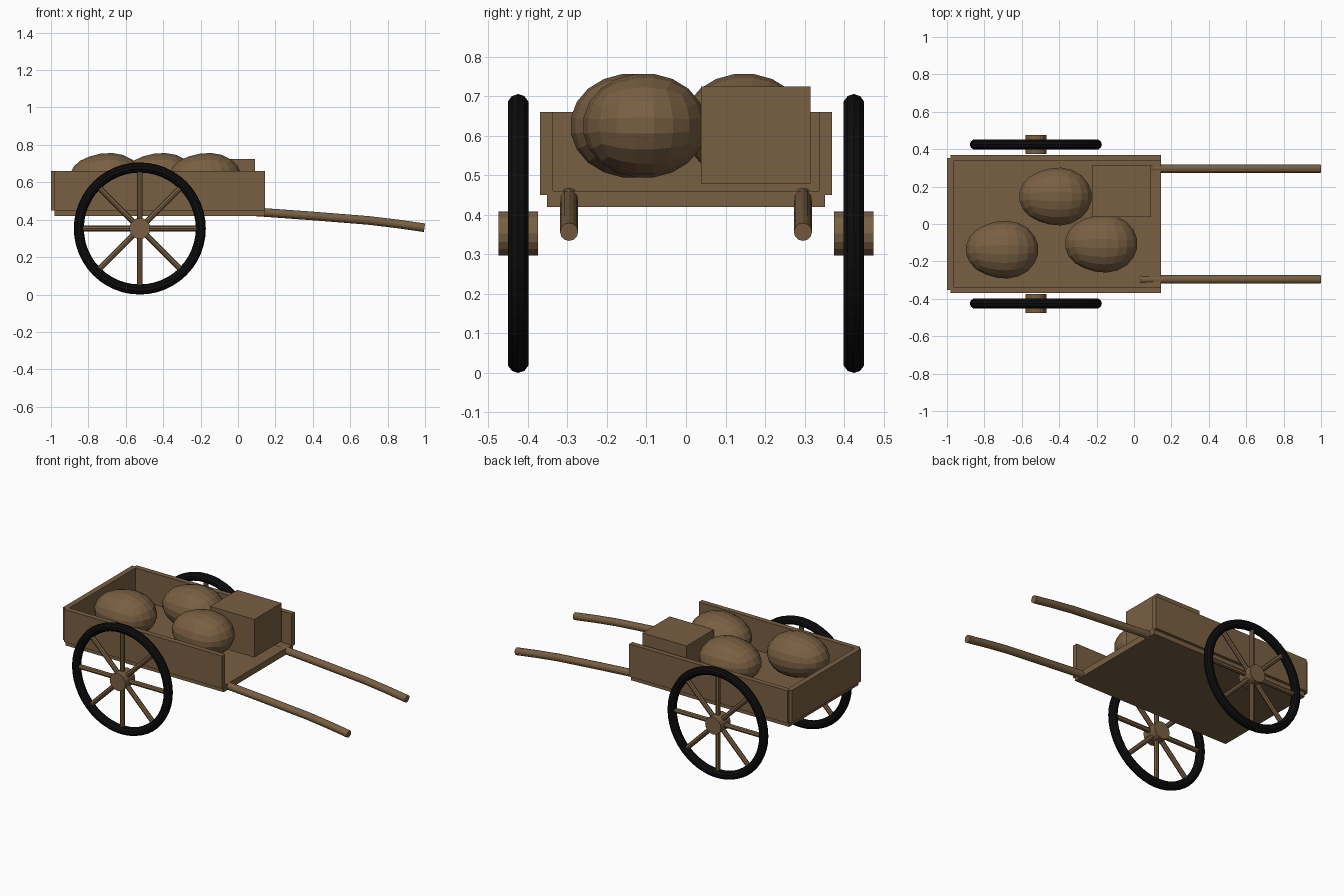
import bpy, bmesh, math
from mathutils import Vector, Matrix

if "Cube" in bpy.data.objects:
    bpy.data.objects.remove(bpy.data.objects["Cube"], do_unlink=True)


def material(name, rgb):
    m = bpy.data.materials.new(name)
    m.use_nodes = True
    m.diffuse_color = (*rgb, 1)
    bsdf = m.node_tree.nodes["Principled BSDF"]
    bsdf.inputs["Base Color"].default_value = (*rgb, 1)
    bsdf.inputs["Roughness"].default_value = 0.8
    return m


WOOD = material("brown wood", (0.19, 0.115, 0.055))
BLACK = material("black rim", (0.004, 0.004, 0.004))


def finish(bm, name, mat):
    bmesh.ops.recalc_face_normals(bm, faces=bm.faces)
    mesh = bpy.data.meshes.new(name)
    bm.to_mesh(mesh)
    bm.free()
    mesh.materials.append(mat)
    obj = bpy.data.objects.new(name, mesh)
    bpy.context.scene.collection.objects.link(obj)
    return obj


def box(name, low, high):
    low, high = Vector(low), Vector(high)
    bm = bmesh.new()
    bmesh.ops.create_cube(bm, size=1)
    bmesh.ops.scale(bm, vec=high - low, verts=bm.verts)
    bmesh.ops.translate(bm, vec=(low + high) / 2, verts=bm.verts)
    return finish(bm, name, WOOD)


def add_rod(bm, start, end, radius, sides):
    start, end = Vector(start), Vector(end)
    axis = end - start
    turn = axis.to_track_quat('Z', 'Y').to_matrix().to_4x4()
    bmesh.ops.create_cone(bm, cap_ends=True, segments=sides, radius1=radius, radius2=radius,
                          depth=axis.length,
                          matrix=Matrix.Translation((start + end) / 2) @ turn)


def sweep(bm, rings, closed):
    """Bridge a list of vertex rings into a tube."""
    n = len(rings[0])
    for i in range(len(rings) if closed else len(rings) - 1):
        a, b = rings[i], rings[(i + 1) % len(rings)]
        for j in range(n):
            k = (j + 1) % n
            bm.faces.new((a[j], a[k], b[k], b[j]))
    if not closed:
        bm.faces.new(rings[0])
        bm.faces.new(rings[-1])


# Cart bed
box("floor", (-0.98, -0.352, 0.42), (0.145, 0.352, 0.46))
box("back_wall", (-1, -0.352, 0.45), (-0.965, 0.352, 0.66))
for side, s in (("left", 1), ("right", -1)):
    ys = sorted((0.337 * s, 0.37 * s))
    box(side + "_wall", (-0.98, ys[0], 0.45), (0.145, ys[1], 0.66))

# Crate
box("crate", (-0.225, 0.038, 0.48), (0.09, 0.315, 0.725))


# Wheels: rim, spokes and hub
def wheel(side, y):
    center = Vector((-0.525, y, 0.353))
    bm = bmesh.new()
    rings = []
    for i in range(48):
        a = math.tau * i / 48
        out = Vector((math.cos(a), 0, math.sin(a)))
        ring = []
        for j in range(10):
            b = math.tau * j / 10
            p = center + out * (0.326 + 0.027 * math.cos(b))
            ring.append(bm.verts.new(p + Vector((0, 0.027 * math.sin(b), 0))))
        rings.append(ring)
    sweep(bm, rings, True)
    finish(bm, side + "_rim", BLACK)

    bm = bmesh.new()
    for i in range(8):
        a = math.tau * i / 8
        out = Vector((math.cos(a), 0, math.sin(a)))
        add_rod(bm, center + out * 0.03, center + out * 0.315, 0.015, 8)
    finish(bm, side + "_spokes", WOOD)

    bm = bmesh.new()
    add_rod(bm, center - Vector((0, 0.05, 0)), center + Vector((0, 0.05, 0)), 0.056, 16)
    finish(bm, side + "_hub", WOOD)


wheel("left", 0.425)
wheel("right", -0.425)

# Curved pull handles
PATH = [(0.03, 0.446), (0.15, 0.438), (0.4, 0.42), (0.7, 0.396), (0.85, 0.378), (0.997, 0.357)]
for side, s in (("left", 1), ("right", -1)):
    bm = bmesh.new()
    rings = []
    for i, (x, z) in enumerate(PATH):
        x0, z0 = PATH[max(i - 1, 0)]
        x1, z1 = PATH[min(i + 1, len(PATH) - 1)]
        up = Vector((z0 - z1, 0, x1 - x0)).normalized()
        ring = []
        for j in range(12):
            b = math.tau * j / 12
            p = Vector((x, s * 0.296, z)) + up * 0.023 * math.sin(b)
            ring.append(bm.verts.new(p + Vector((0, 0.023 * math.cos(b), 0))))
        rings.append(ring)
    sweep(bm, rings, False)
    finish(bm, side + "_handle", WOOD)


# Faceted egg-shaped sacks
def sack(name, x, y):
    bm = bmesh.new()
    bmesh.ops.create_cube(bm, size=2)
    bmesh.ops.subdivide_edges(bm, edges=bm.edges[:], cuts=4, use_grid_fill=True)
    for v in bm.verts:
        d = Vector([math.tan(c * math.pi / 4) for c in v.co]).normalized()
        swell = 1 + 0.1 * d.x * (1 - d.x * d.x)
        v.co = Vector((x + 0.197 * d.x, y + 0.156 * d.y * swell, 0.626 + 0.132 * d.z * swell))
    finish(bm, name, WOOD)


sack("rear_sack", -0.705, -0.137)
sack("middle_sack", -0.42, 0.147)
sack("front_sack", -0.175, -0.105)
